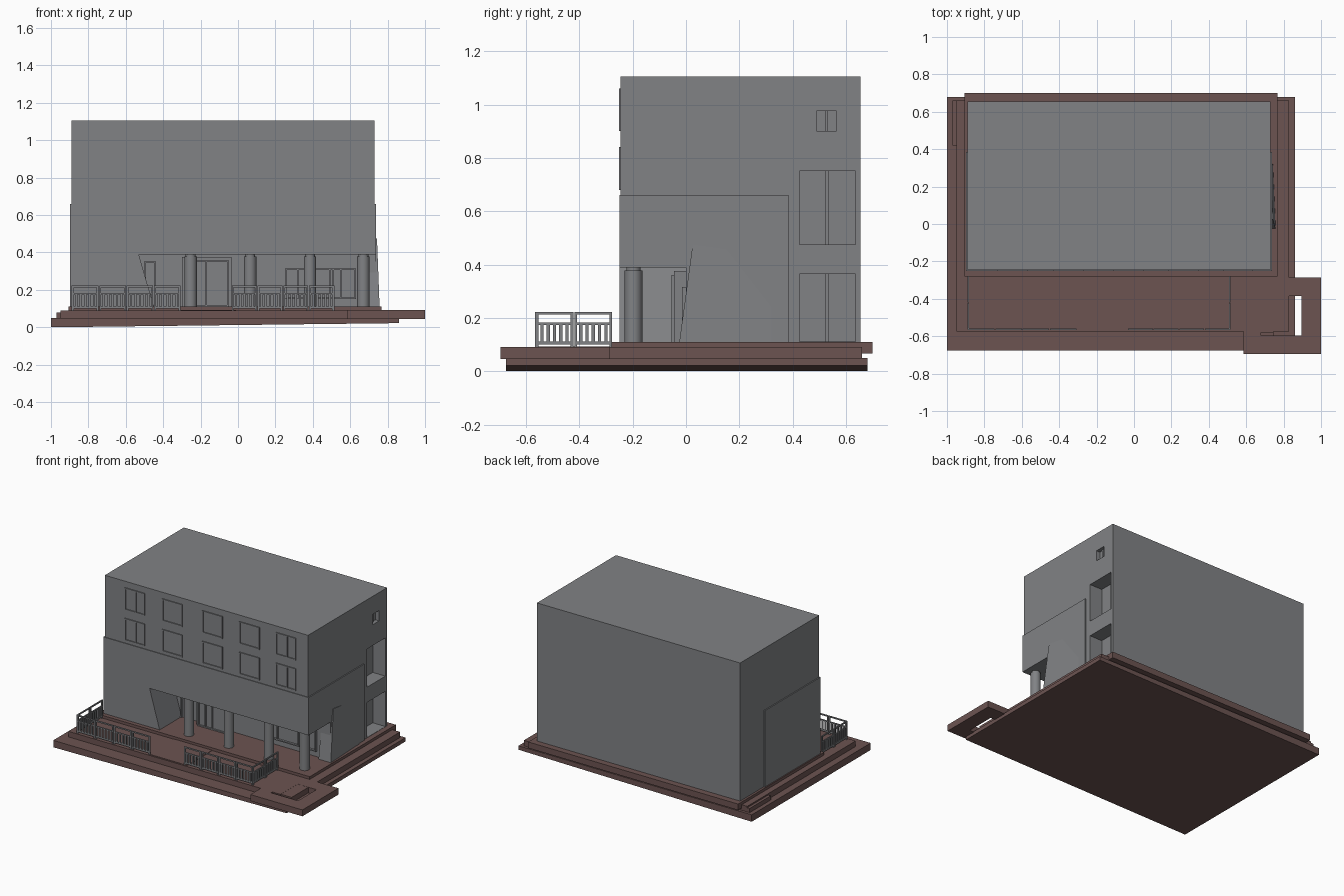
import bpy, bmesh, math

if "Cube" in bpy.data.objects:
    bpy.data.objects.remove(bpy.data.objects["Cube"])

def material(name, rgb):
    m = bpy.data.materials.new(name)
    m.diffuse_color = (*rgb, 1)
    m.use_nodes = True
    m.node_tree.nodes["Principled BSDF"].inputs["Base Color"].default_value = m.diffuse_color
    return m

GREY = material("grey_concrete", (0.22, 0.225, 0.235))
BROWN = material("brown_paving", (0.15, 0.088, 0.083))

def finish(name, bm, mat):
    bmesh.ops.recalc_face_normals(bm, faces=bm.faces)
    me = bpy.data.meshes.new(name)
    bm.to_mesh(me)
    bm.free()
    me.materials.append(mat)
    ob = bpy.data.objects.new(name, me)
    bpy.context.collection.objects.link(ob)
    return ob

def add_box(bm, x0, x1, y0, y1, z0, z1):
    vs = bmesh.ops.create_cube(bm, size=1)["verts"]
    for v in vs:
        v.co = (x1 if v.co.x > 0 else x0, y1 if v.co.y > 0 else y0, z1 if v.co.z > 0 else z0)
    return vs

def boxes(name, mat, *dims):
    bm = bmesh.new()
    for d in dims:
        add_box(bm, *d)
    return finish(name, bm, mat)

def prism(name, mat, pts, axis, a, b):
    """Extrude a 2D outline along x (points are y, z) or y (points are x, z)."""
    bm = bmesh.new()
    place = (lambda p, t: (t, p[0], p[1])) if axis == 'x' else (lambda p, t: (p[0], t, p[1]))
    lo = [bm.verts.new(place(p, a)) for p in pts]
    hi = [bm.verts.new(place(p, b)) for p in pts]
    bm.faces.new(lo)
    bm.faces.new(hi)
    n = len(pts)
    for i in range(n):
        j = (i + 1) % n
        bm.faces.new((lo[i], lo[j], hi[j], hi[i]))
    return finish(name, bm, mat)

def cut(ob, cutter):
    mod = ob.modifiers.new("cut", 'BOOLEAN')
    mod.operation = 'DIFFERENCE'
    mod.solver = 'EXACT'
    mod.object = cutter
    bpy.context.view_layer.objects.active = ob
    bpy.ops.object.modifier_apply(modifier=mod.name)
    bpy.data.objects.remove(cutter)

# ---- stepped base; the lowest slab has a slightly sloping underside
prism("lower_slab", BROWN, [(-1, 0), (0.86, 0.022), (0.86, 0.05), (-1, 0.05)], 'y', -0.675, 0.68)
boxes("middle_slab", BROWN, (-0.95, 0.83, -0.575, 0.66, 0.045, 0.09))
boxes("left_edge_step", BROWN, (-0.97, -0.94, 0.42, 0.66, 0.045, 0.08))
boxes("upper_slab", BROWN, (-0.906, 0.768, -0.28, 0.70, 0.066, 0.11))
boxes("entry_path", BROWN, (-0.31, -0.01, -0.565, -0.27, 0.08, 0.0925))

# ---- corner platform with a planter opening
platform = boxes("corner_platform", BROWN, (0.585, 1.0, -0.695, -0.285, 0.045, 0.091))
cut(platform, boxes("platform_cutter", BROWN, (0.745, 0.895, -0.595, -0.385, 0, 0.2)))
cut(platform, boxes("platform_notch", BROWN, (0.68, 0.75, -0.595, -0.58, 0.07, 0.2)))

# ---- main building volume, hollowed where the ground floor sits back
SIDE_OPENINGS = [(0.425, 0.635, 0.475, 0.75, 0.10), (0.425, 0.635, 0.112, 0.365, 0.10),
                 (0.49, 0.565, 0.90, 0.975, 0.03)]
rear = boxes("rear_block", GREY, (-0.89, 0.73, 0.385, 0.655, 0.11, 1.105))
for y0, y1, z0, z1, d in SIDE_OPENINGS:
    cut(rear, boxes("opening_cutter", GREY, (0.73 - d, 0.8, y0, y1, z0, z1)))
boxes("upper_storeys", GREY, (-0.89, 0.73, -0.245, 0.385, 0.66, 1.105))
lower = boxes("lower_storeys", GREY, (-0.898, 0.738, -0.25, 0.385, 0.11, 0.66))
cut(lower, prism("porch_cutter", GREY, [(-0.45, 0.05), (-0.45, 0.11), (-0.53, 0.388),
                                        (0.8, 0.388), (0.8, 0.05)], 'y', -0.4, 0.0))

# mullions in the side openings
boxes("side_window_bars", GREY,
      *[(0.73 - d, 0.738 - d, (y0 + y1) / 2 - 0.006, (y0 + y1) / 2 + 0.006, z0, z1)
        for y0, y1, z0, z1, d in SIDE_OPENINGS])

# ---- leaning end wall on the right, tapering into the side
wall = prism("leaning_end_wall", GREY, [(-0.025, 0.11), (0.025, 0.475), (0.10, 0.465),
                                        (0.32, 0.43), (0.32, 0.11)], 'x', 0.66, 0.757)
for v in wall.data.vertices:
    if v.co.x > 0.7:
        v.co.x -= (v.co.z - 0.11) * 0.035 + max(0, v.co.y) * 0.045

# ---- framed windows
def frame(x0, x1, z0, z1, y0, y1, bars=(), t=0.008):
    d = [(x0, x0 + t, y0, y1, z0, z1), (x1 - t, x1, y0, y1, z0, z1),
         (x0 + t, x1 - t, y0, y1, z0, z0 + t), (x0 + t, x1 - t, y0, y1, z1 - t, z1)]
    return d + [(b - t / 2, b + t / 2, y0, y1, z0 + t, z1 - t) for b in bars]

for row, (z0, z1) in enumerate([(0.68, 0.84), (0.90, 1.06)]):
    for i, x in enumerate([-0.73, -0.43, -0.11, 0.185, 0.475]):
        bars = {0: [x + 0.09], 4: [x + 0.09]}.get(i, [])
        boxes(f"front_window_{row}_{i}", GREY, *frame(x, x + 0.16, z0, z1, -0.252, -0.24, bars))

# ---- porch: entrance, shop window, side door
boxes("entrance_surround", GREY, (-0.30, -0.035, -0.045, 0.01, 0.11, 0.375))
boxes("entrance_doors", GREY, *frame(-0.285, -0.05, 0.11, 0.36, -0.055, -0.04, (-0.225, -0.17)))
boxes("porch_window", GREY, *frame(0.25, 0.63, 0.15, 0.315, -0.015, 0.005, (0.32, 0.49, 0.51, 0.55)))
boxes("porch_side_door", GREY, *frame(-0.50, -0.44, 0.11, 0.355, -0.015, 0.005))

# ---- round columns with a narrower neck
for i, x in enumerate([-0.253, 0.065, 0.385, 0.67]):
    bm = bmesh.new()
    for r, z0, z1 in ((0.033, 0.105, 0.378), (0.027, 0.37, 0.395)):
        vs = bmesh.ops.create_cone(bm, cap_ends=True, segments=24, radius1=r, radius2=r, depth=z1 - z0)["verts"]
        bmesh.ops.translate(bm, verts=vs, vec=(x, -0.197, (z0 + z1) / 2))
    col = finish(f"column_{i}", bm, GREY)
    bpy.ops.object.select_all(action='DESELECT')
    col.select_set(True)
    bpy.context.view_layer.objects.active = col
    bpy.ops.object.shade_smooth_by_angle(angle=math.radians(40))

# ---- railings made of repeated panels
def railing(name, start, end, fixed, along, panels):
    bm = bmesh.new()
    t = 0.004
    def bar(u0, u1, z0, z1):
        if along == 'x':
            add_box(bm, u0, u1, fixed - t, fixed + t, z0, z1)
        else:
            add_box(bm, fixed - t, fixed + t, u0, u1, z0, z1)
    step = (end - start) / panels
    for i in range(panels):
        a, b = start + i * step + 0.002, start + (i + 1) * step - 0.002
        bar(a, a + 0.010, 0.088, 0.222)
        bar(b - 0.010, b, 0.088, 0.222)
        bar(a + 0.010, b - 0.010, 0.213, 0.222)
        bar(a + 0.010, b - 0.010, 0.174, 0.182)
        bar(a + 0.010, b - 0.010, 0.100, 0.112)
        for k in range(1, 6):
            c = a + (b - a) * k / 6
            bar(c - 0.006, c + 0.006, 0.112, 0.174)
    finish(name, bm, GREY)

railing("left_front_railing", -0.89, -0.305, -0.562, 'x', 4)
railing("right_front_railing", -0.035, 0.515, -0.562, 'x', 4)
railing("left_side_railing", -0.566, -0.275, -0.887, 'y', 2)
railing("right_side_railing", -0.566, -0.275, 0.512, 'y', 2)
